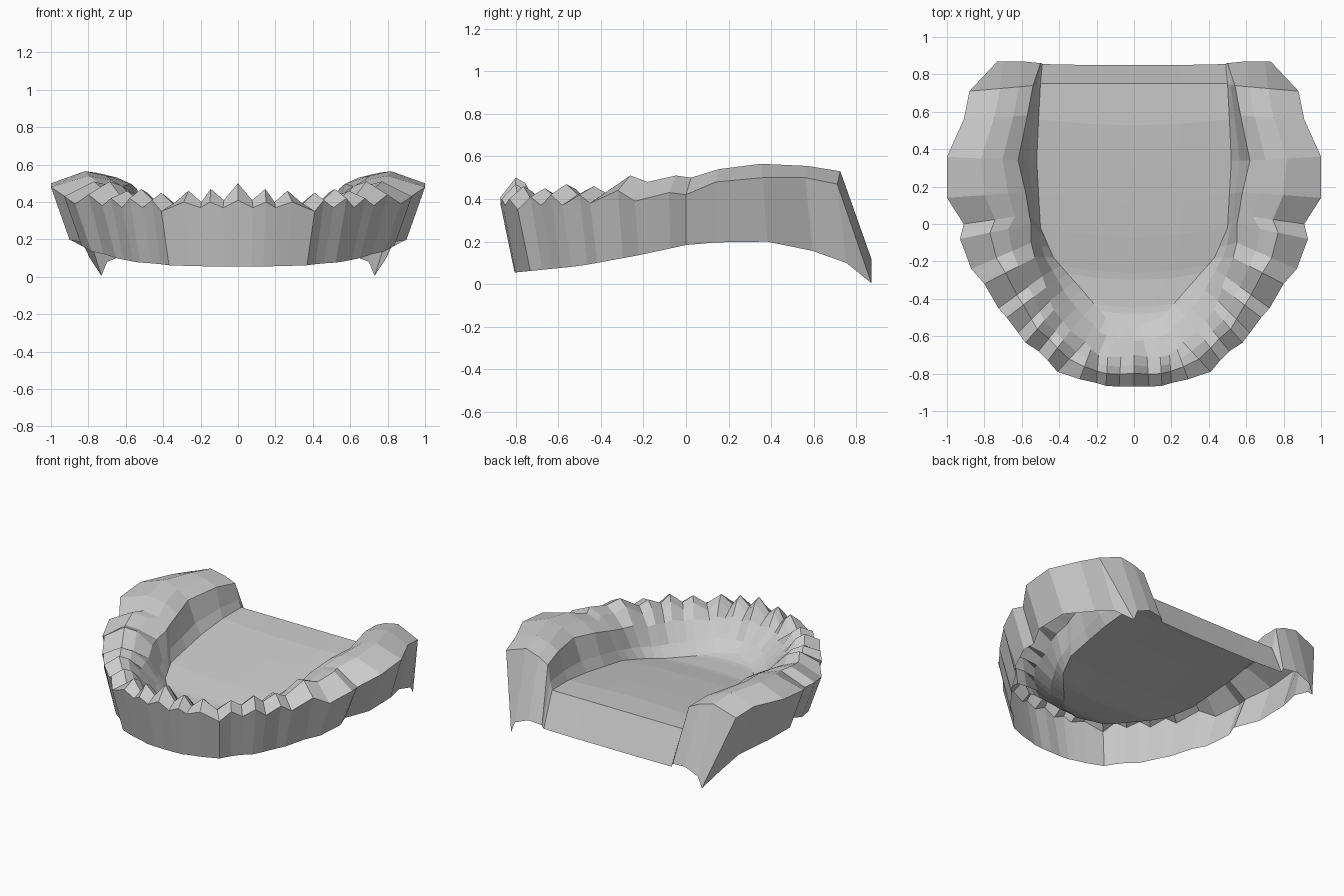
import bpy, bmesh
from mathutils import Vector

if "Cube" in bpy.data.objects:
    bpy.data.objects.remove(bpy.data.objects["Cube"])


def interp(keys, t):
    """Piecewise linear lookup; keys are (t, value, value, ...)."""
    if t <= keys[0][0]:
        return keys[0][1:]
    for a, b in zip(keys, keys[1:]):
        if t <= b[0]:
            f = (t - a[0]) / (b[0] - a[0])
            return tuple(p + (q - p) * f for p, q in zip(a[1:], b[1:]))
    return keys[-1][1:]


# Half arch, front to back: outer x, y, z, crest z, inner x, y
stations = [
    (0, -.87, .41, .50, 0, -.70), (.08, -.87, .37, .41, .07, -.71),
    (.15, -.865, .40, .47, .14, -.71), (.20, -.85, .37, .40, .19, -.70),
    (.29, -.83, .40, .46, .23, -.67), (.41, -.79, .35, .39, .26, -.63),
    (.46, -.73, .41, .45, .34, -.57), (.51, -.68, .37, .41, .38, -.52),
    (.58, -.635, .42, .47, .43, -.46), (.62, -.58, .37, .42, .45, -.41),
    (.68, -.50, .42, .46, .47, -.34), (.725, -.45, .38, .43, .49, -.28),
    (.80, -.32, .44, .51, .53, -.18), (.87, -.24, .39, .48, .55, -.10),
    (.93, -.08, .43, .51, .55, 0), (.91, 0, .42, .50, .56, .05),
    (1.0, .14, .48, .54, .58, .17), (1.0, .36, .50, .565, .62, .34),
    (.91, .56, .50, .555, .57, .58), (.88, .71, .47, .53, .54, .74),
]
# Palate border by station number, and heights by y
border = [(0, 0, -.56), (4, .15, -.50), (8, .28, -.35), (12, .43, -.18),
          (15, .50, -.02), (17, .52, .34), (18, .51, .56), (19, .50, .75)]
palate_z = [(-.56, .20), (-.45, .175), (-.25, .18), (0, .225), (.4, .28), (.65, .315), (.75, .31)]
rim_z = [(-.80, .055), (-.7, .065), (-.5, .085), (-.2, .14), (.05, .195), (.4, .20),
         (.6, .155), (.75, .10)]
# Inner ridge shoulder height, smooth so the teeth fade out on the inside
shoulder_z = [(0, .36), (6, .34), (11, .36), (16, .44), (18, .47), (19, .45)]


def section(i, s):
    """Points from the bottom rim over the ridge to the palate midline."""
    xo, yo, zo, zc, xi, yi = s
    outer = Vector((xo, yo, zo))
    inner = Vector((xi, yi, interp(shoulder_z, i)[0] + (zc - .45) * .25))
    by = yo * .925 if yo < 0 else yo * 1.06
    bottom = Vector((xo * .9, by, interp(rim_z, by)[0]))
    crest_a = outer.lerp(inner, .42 if i < 15 else .48)
    crest_b = outer.lerp(inner, .68 if i < 15 else .78)
    crest_a.z, crest_b.z = zc, zc - .025
    px, py = interp(border, i)
    pz = interp(palate_z, py)[0]
    edge = Vector((px, py, pz))
    wall = inner.lerp(edge, .55)
    wall.z = edge.z + (interp(shoulder_z, i)[0] - edge.z) * .36
    sag = .1 * min(1, (.75 - py) / .3)     # arcs forward, straight at the back
    mid = Vector((px * .5, py - px * sag * .75, pz))
    centre = Vector((0, py - px * sag, pz))
    return [bottom, outer, crest_a, crest_b, inner, wall, edge, mid, centre]


sections = [section(i, s) for i, s in enumerate(stations)]
# Sloping back wall closing the ridge end and the palate
sections.append([Vector(p) for p in (
    (.73, .87, .005), (.73, .87, .005), (.70, .87, .08), (.60, .87, .12),
    (.50, .86, .11), (.495, .86, .10), (.49, .855, .085), (.25, .85, .08), (0, .85, .08))])

# Loft the half shell
bm = bmesh.new()
rows = [[bm.verts.new(p) for p in sec] for sec in sections]
for a, b in zip(rows, rows[1:]):
    for j in range(len(a) - 1):
        bm.faces.new((a[j], b[j], b[j + 1], a[j + 1]))

# Mirror to the other side and weld the seam
geom = bm.verts[:] + bm.edges[:] + bm.faces[:]
dup = bmesh.ops.duplicate(bm, geom=geom)["geom"]
for v in (g for g in dup if isinstance(g, bmesh.types.BMVert)):
    v.co.x *= -1
bmesh.ops.remove_doubles(bm, verts=bm.verts[:], dist=.0005)
bmesh.ops.dissolve_degenerate(bm, edges=bm.edges[:], dist=.0005)
bmesh.ops.recalc_face_normals(bm, faces=bm.faces[:])
if sum(f.normal.z * f.calc_area() for f in bm.faces) < 0:
    bmesh.ops.reverse_faces(bm, faces=bm.faces[:])

mesh = bpy.data.meshes.new("upper_gum_shell")
bm.to_mesh(mesh)
bm.free()
obj = bpy.data.objects.new("upper_gum_shell", mesh)
bpy.context.collection.objects.link(obj)
